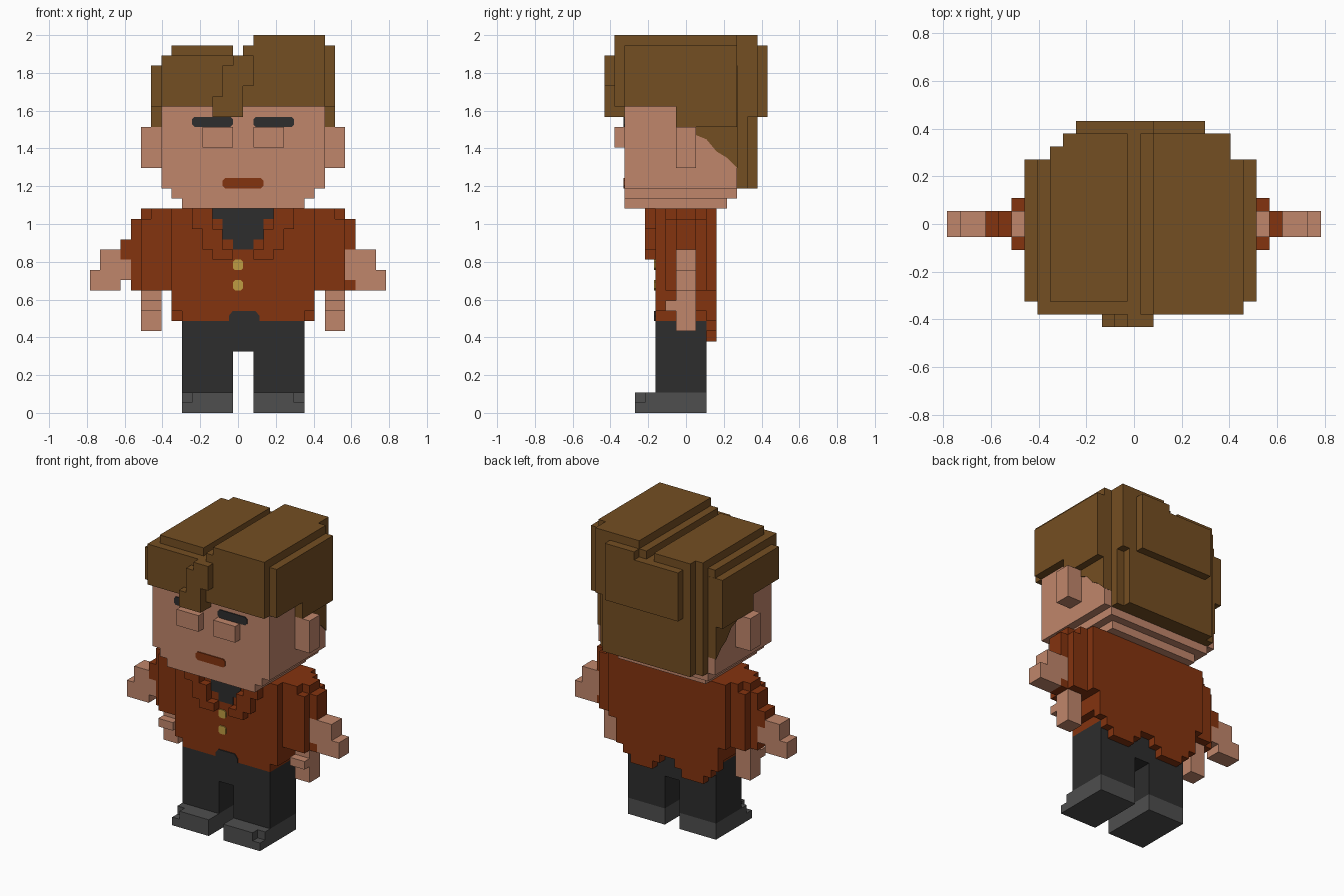
import bpy, bmesh

if "Cube" in bpy.data.objects:
    bpy.data.objects.remove(bpy.data.objects["Cube"], do_unlink=True)

V = 2 / 37          # size of one block
X0 = -14.5          # x grid starts at the right hand's tip
MID = 30            # mirroring about grid line x = 15
THIN = 0.12         # painted plate thickness, in blocks (0.0065 units)


def material(name, hex_code):
    def lin(i):
        c = int(hex_code[i:i + 2], 16) / 255
        return c / 12.92 if c <= 0.04045 else ((c + 0.055) / 1.055) ** 2.4
    col = (lin(0), lin(2), lin(4), 1)
    m = bpy.data.materials.new(name)
    m.use_nodes = True
    m.diffuse_color = col
    bsdf = m.node_tree.nodes["Principled BSDF"]
    bsdf.inputs["Base Color"].default_value = col
    bsdf.inputs["Roughness"].default_value = 0.9
    return m


HAIR = material("brown hair", "744E22")
SKIN = material("skin", "C0866B")
RUST = material("rust jacket", "84330F")
DARK = material("dark cloth", "2D2D2D")
GREY = material("grey shoes", "4E4E4E")
GOLD = material("gold buttons", "BF9C42")


def finish(bm, name, mat):
    bmesh.ops.recalc_face_normals(bm, faces=bm.faces)
    me = bpy.data.meshes.new(name)
    bm.to_mesh(me)
    bm.free()
    me.materials.append(mat)
    ob = bpy.data.objects.new(name, me)
    bpy.context.collection.objects.link(ob)
    return ob


def blocks(name, mat, boxes, mirror=False):
    """Boxes given as x0, x1, y0, y1, z0, z1 in block units."""
    bm = bmesh.new()
    if mirror:
        boxes = boxes + [(MID - b[1], MID - b[0], *b[2:]) for b in boxes]
    for x0, x1, y0, y1, z0, z1 in boxes:
        vs = bmesh.ops.create_cube(bm, size=1)["verts"]
        for v in vs:
            v.co.x = ((x1 if v.co.x > 0 else x0) + X0) * V
            v.co.y = (y1 if v.co.y > 0 else y0) * V
            v.co.z = (z1 if v.co.z > 0 else z0) * V
    return finish(bm, name, mat)


def prism(name, mat, pts, axis, a, b):
    """Extrude an outline along x (points y, z) or along y (points x, z)."""
    bm = bmesh.new()

    def co(p, d):
        if axis == "x":
            return ((d + X0) * V, p[0] * V, p[1] * V)
        return ((p[0] + X0) * V, d * V, p[1] * V)
    face = bm.faces.new([bm.verts.new(co(p, a)) for p in pts])
    ext = bmesh.ops.extrude_face_region(bm, geom=[face])["geom"]
    shift = [j - i for i, j in zip(co(pts[0], a), co(pts[0], b))]
    bmesh.ops.translate(bm, vec=shift, verts=[e for e in ext if isinstance(e, bmesh.types.BMVert)])
    return finish(bm, name, mat)


def rounded(x0, x1, z0, z1, c=0.25):
    return [(x0 + c, z0), (x1 - c, z0), (x1, z0 + c), (x1, z1 - c),
            (x1 - c, z1), (x0 + c, z1), (x0, z1 - c), (x0, z0 + c)]


# Head, stepping in at the jaw
blocks("head", SKIN, [
    (7, 23, -6, 5, 22, 30),
    (8, 22, -6, 5, 21, 22),
    (9, 21, -6, 4, 20, 21)])
blocks("ears", SKIN, [(5, 7, -1, 1, 24, 28)], mirror=True)
blocks("eyelids", SKIN, [(11, 14, -7, -6, 26, 28)], mirror=True)
for side, x in (("right", 10), ("left", 16)):
    prism(side + "_eyebrow", DARK, rounded(x, x + 4, 28, 29), "y", -6, -6 - THIN)
prism("mouth", RUST, rounded(13, 17, 22, 23), "y", -6, -6 - THIN)

# Hair: cap, parted top, side and back layers
blocks("hair_cap", HAIR, [
    (7, 23, -7, 5, 30, 35),
    (6, 7, -6, 5, 30, 34),
    (23, 24, -6, 5, 30, 36)])
blocks("hair_top", HAIR, [
    (8, 14, -6, 6, 35, 36),
    (9, 14, 6, 7, 35, 36),
    (15, 16, -7, 7, 35, 36),
    (16, 22, -7, 7, 35, 37),
    (22, 23, -7, 5, 35, 37)])
blocks("hair_back", HAIR, [
    (7, 23, 5, 5.02, 24, 34),
    (8, 22, 5, 6, 22, 35),
    (9, 21, 6, 7, 22, 29),
    (9, 22, 6, 7, 29, 35),
    (10, 20, 7, 8, 29, 35),
    (16, 20, 7, 8, 35, 36)])
blocks("sideburns", HAIR, [(6, 7, -1, 5, 28, 30)], mirror=True)
blocks("forelock", HAIR, [
    (14, 16, -8, -7, 32, 35),
    (13, 15, -8, -7, 31, 34),
    (12, 15, -8, -7, 29, 31),
    (12, 15, -7, -6, 29, 30)])
# Tapered hairline behind each ear
taper = [(1, 28), (1, 27.2), (2, 26.8), (3, 25.6), (4, 25), (5, 24), (5, 28)]
prism("right_hairline", HAIR, taper, "x", 7, 7 - THIN)
prism("left_hairline", HAIR, taper, "x", 23, 23 + THIN)

# Jacket body, raised lapels, long back with a split tail
blocks("jacket", RUST, [
    (8, 22, -3, 2, 10, 20),
    (9, 21, -3, 2, 9, 10)])
blocks("jacket_back", RUST, [
    (7, 23, 2, 3, 12, 20),
    (8, 22, 2, 3, 9, 12)])
blocks("jacket_tails", RUST, [
    (9, 14, 2, 3, 8, 9),
    (10, 13, 2, 3, 7, 8)], mirror=True)
blocks("lapels", RUST, [
    (10, 12, -4, -3, 18, 20),
    (11, 13, -4, -3, 16, 18),
    (12, 14, -4, -3, 15, 16)], mirror=True)
blocks("sleeves", RUST, [
    (5, 8, -2, 2, 12, 19),
    (5, 8, -1, 1, 19, 20),
    (6, 8, -2, 2, 19, 20),
    (4, 5, -1, 1, 16, 19)], mirror=True)
blocks("right_cuff", RUST, [(4, 5, -1, 1, 12, 16), (3, 4, -1, 1, 15, 17)])
blocks("left_cuff", RUST, [(25, 26, -1, 1, 12, 13)])

# Shirt, buttons and waist opening on the jacket front
blocks("shirt", DARK, [
    (12, 18, -3 - THIN, -3, 19, 20),
    (13, 17, -3 - THIN, -3, 17, 19),
    (14, 16, -3 - THIN, -3, 16, 17)])
for name, z in (("upper_button", 14), ("lower_button", 12)):
    prism(name, GOLD, rounded(14, 15, z, z + 1, 0.2), "y", -3, -3 - THIN)
prism("waist_opening", DARK, [(13.6, 9), (16.6, 9), (16.6, 9.5), (16.2, 10), (14, 10), (13.6, 9.5)],
      "y", -3, -3 - THIN)

# Hands: outer blocks at the elbows and hanging hands with thumbs
blocks("right_outer_hand", SKIN, [
    (1, 3, -1, 1, 14, 16), (0, 3, -1, 1, 12, 14), (3, 4, -1, 1, 13, 15)])
blocks("left_outer_hand", SKIN, [
    (25, 28, -1, 1, 14, 16), (26, 29, -1, 1, 12, 14), (25, 26, -1, 1, 13, 14)])
blocks("hanging_hands", SKIN, [
    (5, 7, -1, 1, 8, 12), (5, 7, -2, -1, 10, 11)], mirror=True)

# Trousers and shoes
blocks("trouser_seat", DARK, [(9, 21, -3, 2, 6, 9)])
blocks("trouser_legs", DARK, [(9, 14, -3, 2, 2, 6)], mirror=True)
blocks("shoes", GREY, [
    (9, 14, -4, 2, 0, 2),
    (9, 14, -5, -4, 0, 1),
    (10, 14, -5, -4, 1, 2)], mirror=True)
